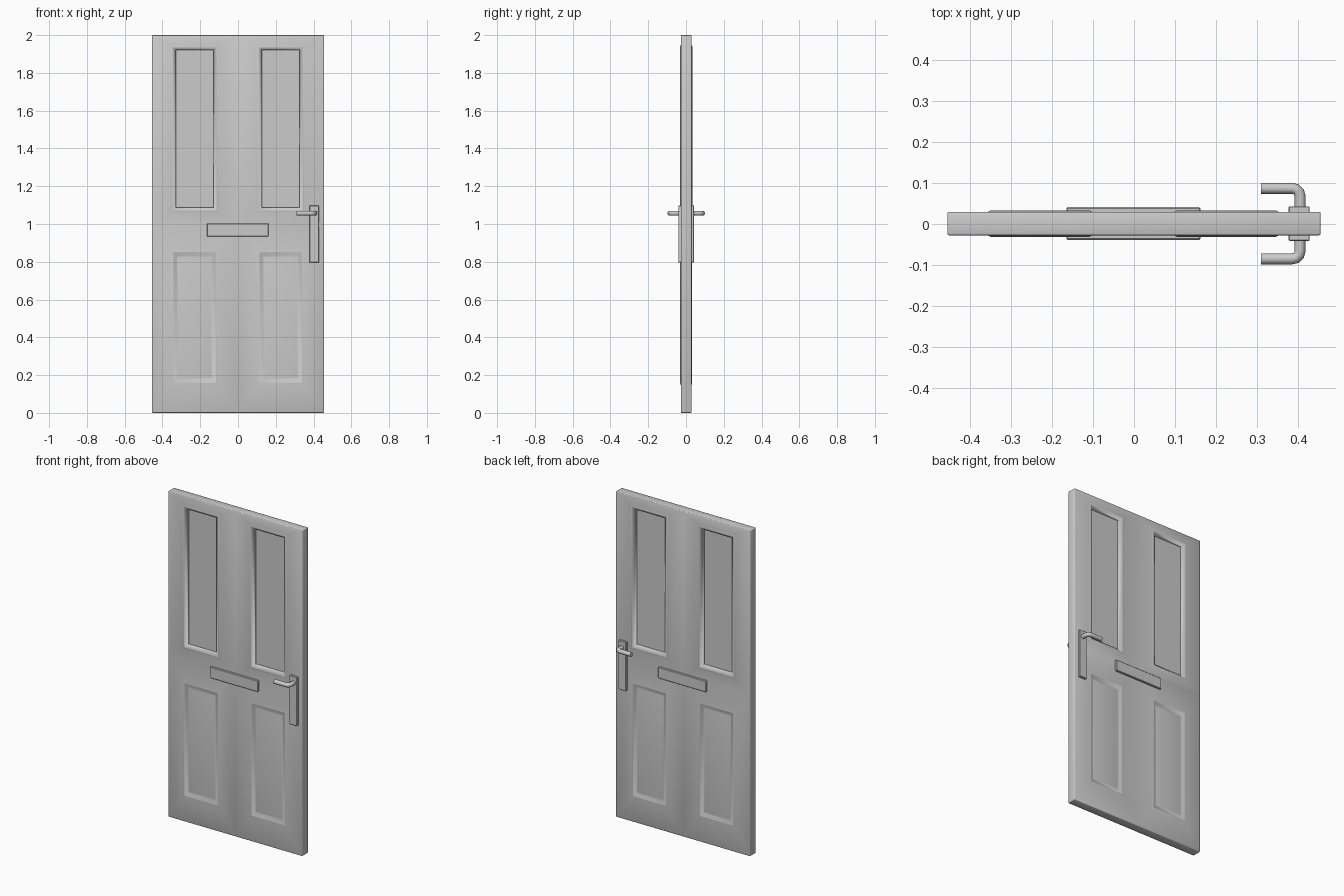
import bpy, bmesh
from mathutils import Vector

if "Cube" in bpy.data.objects:
    bpy.data.objects.remove(bpy.data.objects["Cube"])

W, H, MID_Y, T = 0.456, 2.0, 0.001, 0.0285   # half width, height, centre y, half thickness
SPLIT = 1.0                                   # height dividing the two rows of panels


def link(name, bm, angle=0.6):
    mesh = bpy.data.meshes.new(name)
    bm.to_mesh(mesh)
    bm.free()
    ob = bpy.data.objects.new(name, mesh)
    bpy.context.collection.objects.link(ob)
    smooth(ob, angle)
    return ob


def smooth(ob, angle):
    bpy.ops.object.select_all(action='DESELECT')
    ob.select_set(True)
    bpy.context.view_layer.objects.active = ob
    bpy.ops.object.shade_smooth_by_angle(angle=angle)


def rect(bm, cx, cz, hx, hz, y):
    return [bm.verts.new((cx + a * hx, y, cz + b * hz))
            for a, b in ((-1, -1), (1, -1), (1, 1), (-1, 1))]


def box(name, x0, x1, y0, y1, z0, z1, bevel):
    bm = bmesh.new()
    bmesh.ops.create_cube(bm, size=1)
    for v in bm.verts:
        v.co = Vector(((x0 + x1) / 2 + v.co.x * (x1 - x0),
                       (y0 + y1) / 2 + v.co.y * (y1 - y0),
                       (z0 + z1) / 2 + v.co.z * (z1 - z0)))
    bmesh.ops.bevel(bm, geom=bm.edges[:], offset=bevel, segments=1, affect='EDGES')
    return link(name, bm, 0.4)


# Door leaf: each face is four quadrants, each stepping inwards through nested rings
window = [(0.128, 0.444, 0), (0.120, 0.436, 0.004), (0.114, 0.430, 0.003),
          (0.099, 0.4165, -0.008), (0.099, 0.4165, -0.020)]
panel = [(0.124, 0.357, 0), (0.116, 0.349, 0.003), (0.110, 0.343, 0.001),
         (0.0965, 0.327, -0.008), (0.0875, 0.316, -0.006)]

bm = bmesh.new()
for face in (-1, 1):
    for side in (-1, 1):
        for zc, rows, z0, z1 in ((0.505, panel, 0, SPLIT), (1.504, window, SPLIT, H)):
            rings = [rect(bm, side * W / 2, (z0 + z1) / 2, W / 2, (z1 - z0) / 2,
                          MID_Y + face * T)]
            for hx, hz, d in rows:
                rings.append(rect(bm, side * 0.228 - 0.002, zc, hx, hz,
                                  MID_Y + face * (T + d)))
            for a, b in zip(rings, rings[1:]):
                for i in range(4):
                    j = (i + 1) % 4
                    bm.faces.new((a[i], a[j], b[j], b[i]))
            bm.faces.new(rings[-1])
bmesh.ops.remove_doubles(bm, verts=bm.verts[:], dist=1e-5)
rim = [e for e in bm.edges if e.is_boundary]
bmesh.ops.bridge_loops(bm, edges=rim)
bmesh.ops.recalc_face_normals(bm, faces=bm.faces[:])


# Soften the outer arrises of the leaf
def outer(v):
    return abs(v.co.x) > W - 1e-4 or v.co.z < 1e-4 or v.co.z > H - 1e-4


arris = [e for e in bm.edges if all(outer(v) for v in e.verts)
         and len(e.link_faces) == 2 and e.calc_face_angle() > 1.4]
bmesh.ops.bevel(bm, geom=arris, offset=0.004, segments=2, profile=0.5, affect='EDGES')
link("door_leaf", bm, 1.0)

# Letter plates, handle plates and levers on both faces
for face, tag in ((-1, "front"), (1, "back")):
    def ys(a, b):
        return sorted((MID_Y + face * a, MID_Y + face * b))

    box("letter_plate_" + tag, -0.165, 0.162, *ys(0.022, 0.040), 0.934, 1.003, 0.003)
    box("handle_plate_" + tag, 0.378, 0.429, *ys(0.022, 0.042), 0.797, 1.097, 0.002)

    cu = bpy.data.curves.new("lever_" + tag, 'CURVE')
    cu.dimensions = '3D'
    cu.bevel_depth = 0.0135
    cu.bevel_resolution = 3
    cu.use_fill_caps = True
    path = [(0.406, 0.03), (0.406, 0.066), (0.403, 0.077), (0.396, 0.084),
            (0.386, 0.086), (0.31, 0.086)]
    sp = cu.splines.new('POLY')
    sp.points.add(len(path) - 1)
    for p, (x, y) in zip(sp.points, path):
        p.co = (x, MID_Y + face * y, 1.057, 1)
    lever = bpy.data.objects.new("lever_" + tag, cu)
    bpy.context.collection.objects.link(lever)
    bpy.ops.object.select_all(action='DESELECT')
    lever.select_set(True)
    bpy.context.view_layer.objects.active = lever
    bpy.ops.object.convert(target='MESH')
    smooth(bpy.context.view_layer.objects.active, 0.9)
